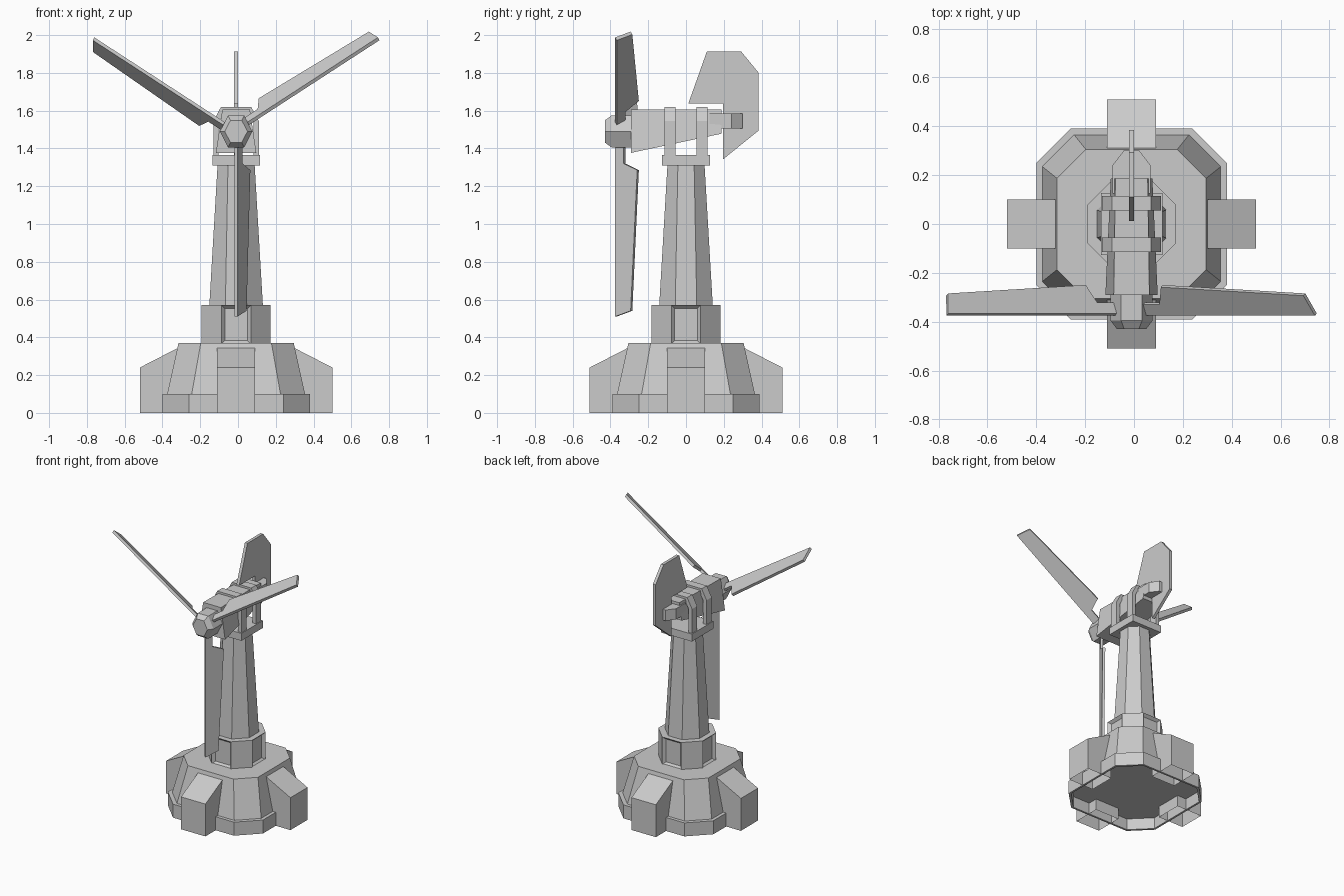
import bpy, bmesh, math
from mathutils import Matrix, Vector

if "Cube" in bpy.data.objects:
    bpy.data.objects.remove(bpy.data.objects["Cube"])

CX = -0.01  # axis of the tower


def loft(name, rings, cap_start=True, cap_end=True):
    """Skin a list of equal-length 3D rings into one flat-shaded object."""
    bm = bmesh.new()
    vs = [[bm.verts.new((p[0] + CX, p[1], p[2])) for p in r] for r in rings]
    n = len(rings[0])
    for a, b in zip(vs, vs[1:]):
        for i in range(n):
            j = (i + 1) % n
            bm.faces.new((a[i], a[j], b[j], b[i]))
    if cap_start:
        bm.faces.new(vs[0][::-1])
    if cap_end:
        bm.faces.new(vs[-1])
    bmesh.ops.recalc_face_normals(bm, faces=bm.faces)
    me = bpy.data.meshes.new(name)
    bm.to_mesh(me)
    bm.free()
    ob = bpy.data.objects.new(name, me)
    bpy.context.collection.objects.link(ob)
    return ob


def octagon(h, f, z):
    """Square of half-width h with corners cut so flats have half-length f."""
    return [(h, -f, z), (h, f, z), (f, h, z), (-f, h, z),
            (-h, f, z), (-h, -f, z), (-f, -h, z), (f, -h, z)]


def rect(hx, y0, y1, z):
    return [(-hx, y0, z), (hx, y0, z), (hx, y1, z), (-hx, y1, z)]


def slab_x(name, profile, half):
    """Extrude a (y, z) profile along x."""
    return loft(name, [[(x, y, z) for y, z in profile] for x in (-half, half)])


# stepped base with a shallow hollow underneath
loft("base", [octagon(.375, .24, .085), octagon(.375, .24, 0), octagon(.39, .25, 0),
              octagon(.39, .25, .1), octagon(.365, .235, .1), octagon(.305, .187, .37)])

# four sloped feet, open below
foot = [(.30, 0), (.51, 0), (.51, .24), (.30, .348)]
for k in range(4):
    m = Matrix.Rotation(k * math.pi / 2, 3, 'Z')
    rings = [[m @ Vector((s, r, z)) for r, z in foot] for s in (-.10, .10)]
    ob = loft("foot_%d" % k, rings)
    bm = bmesh.new()
    bm.from_mesh(ob.data)
    low = [f for f in bm.faces if all(v.co.z < .001 for v in f.verts)]
    bmesh.ops.delete(bm, geom=low, context='FACES')
    bm.to_mesh(ob.data)
    bm.free()

# collar with recessed panels on the four main sides
collar = loft("collar", [octagon(.182, .078, .365), octagon(.182, .078, .57)])
bm = bmesh.new()
bm.from_mesh(collar.data)
bm.normal_update()
sides = [f for f in bm.faces if max(abs(f.normal.x), abs(f.normal.y)) > .99]
bmesh.ops.inset_individual(bm, faces=sides, thickness=.018, depth=-.02,
                           use_even_offset=True)
bm.to_mesh(collar.data)
bm.free()

# tower and its top plate
loft("tower", [octagon(.142, .057, .565), octagon(.098, .043, 1.315)])
loft("top_plate", [rect(.126, -.126, .126, 1.31), rect(.126, -.126, .126, 1.365)])

# two arched straps holding the housing
arch = [(-.12, 1.36), (-.12, 1.545), (-.08, 1.62), (.08, 1.62), (.12, 1.545), (.12, 1.36),
        (.092, 1.36), (.092, 1.535), (.065, 1.59), (-.065, 1.59), (-.092, 1.535), (-.092, 1.36)]
for nm, y0, y1 in (("front_strap", -.115, -.055), ("rear_strap", .055, .115)):
    loft(nm, [[(x, y, z) for x, z in arch] for y in (y0, y1)])

# generator housing, tapering to the rear
loft("housing", [[(-w0, y, zb), (w0, y, zb), (w1, y, 1.605), (-w1, y, 1.605)]
                 for y, w0, w1, zb in ((-.29, .107, .073, 1.377), (.187, .085, .066, 1.478))])

# tail bracket and tail fin
tail = [(-.078, .125), (.078, .125), (.078, .24), (.032, .30), (-.032, .30), (-.078, .24)]
loft("tail_bracket", [[(x, y, z) for x, y in tail] for z in (1.505, 1.585)])
slab_x("tail_fin", [(.012, 1.637), (.11, 1.912), (.293, 1.912), (.385, 1.80),
                    (.385, 1.495), (.197, 1.343), (.197, 1.637)], .011)

# rotor: hub and blades share one centre and a vertical stretch
ZC, ZS = 1.49, 1.125


def rotor(p):
    return (p[0], p[1], ZC + ZS * p[2])


def hexagon(r, y):
    return [rotor((r * math.cos(i * math.pi / 3), y, r * math.sin(i * math.pi / 3)))
            for i in range(6)]


loft("hub", [hexagon(.086, -.28), hexagon(.086, -.395), hexagon(.06, -.43)])

# blade outline as (chord, radius), pitched 30 degrees
blade = [(0, .05), (.052, .05), (.052, .151), (.135, .182), (.095, .844), (0, .871)]
u = Vector((math.sin(math.radians(30)), math.cos(math.radians(30)), 0))
nrm = Vector((u.y, -u.x, 0))
for k in range(3):
    m = Matrix.Rotation(k * math.tau / 3, 3, 'Y')
    rings = []
    for t in (-.009, .009):
        pts = [Vector((0, -.371, 0)) + u * s + nrm * t - Vector((0, 0, r)) for s, r in blade]
        rings.append([rotor(m @ p) for p in pts])
    loft("blade_%d" % k, rings)
